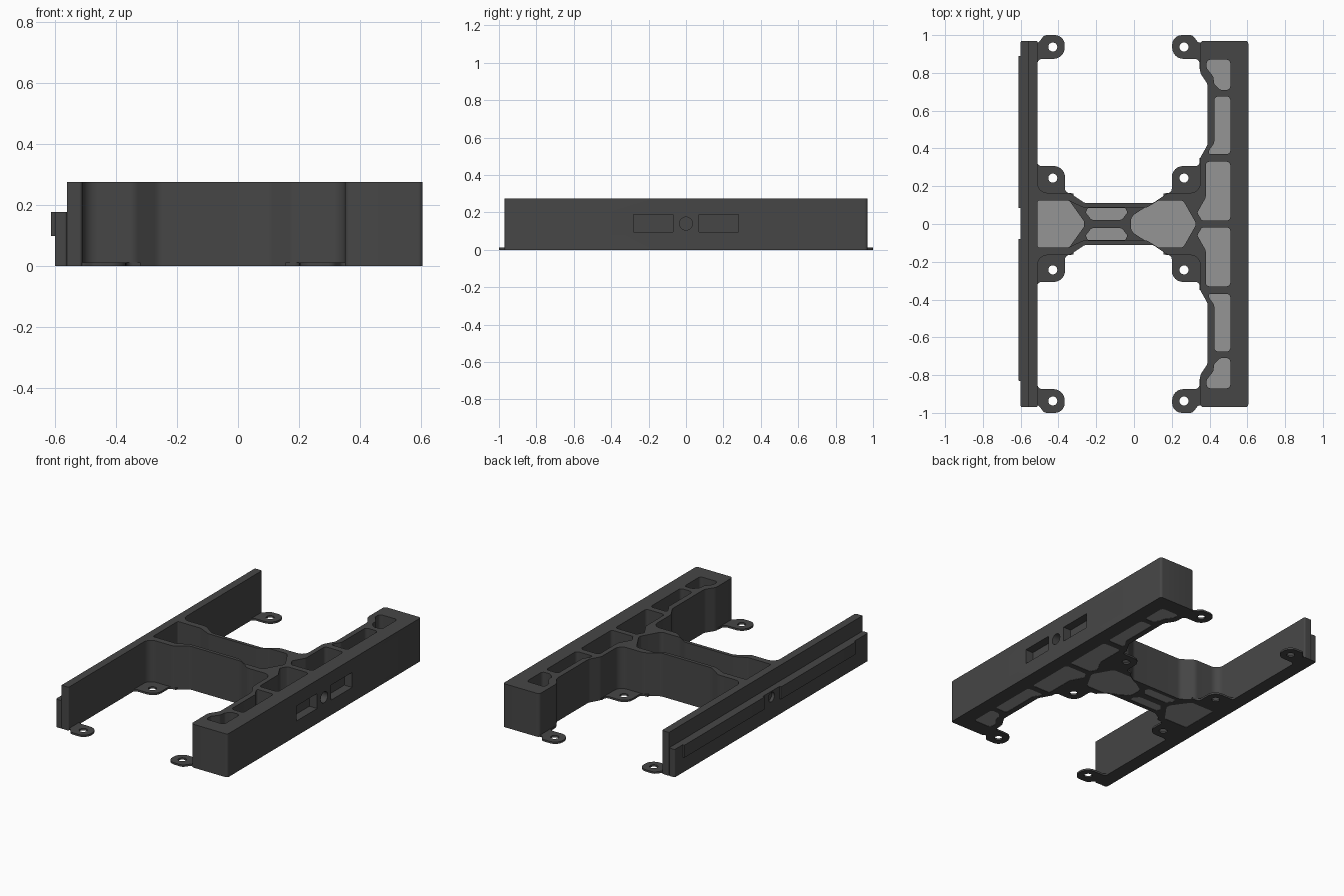
import bpy, bmesh, math
from mathutils import Vector

if "Cube" in bpy.data.objects:
    bpy.data.objects.remove(bpy.data.objects["Cube"])


def material(name, v):
    m = bpy.data.materials.new(name)
    m.diffuse_color = (v, v, v, 1)
    m.use_nodes = True
    m.node_tree.nodes["Principled BSDF"].inputs["Base Color"].default_value = m.diffuse_color
    return m


DARK = material("charcoal", 0.062)
GREY = material("mid grey", 0.30)


def rounded(points, steps=6):
    """Fillet each (x, y, radius) corner of a closed outline."""
    out, n = [], len(points)
    for i, p in enumerate(points):
        c = Vector(p[:2])
        r = p[2] if len(p) > 2 else 0
        a = Vector(points[i - 1][:2]) - c
        b = Vector(points[(i + 1) % n][:2]) - c
        ang = a.angle(b)
        if r <= 0 or ang > 3.1:
            out.append(c)
            continue
        t = min(r / math.tan(ang / 2), a.length * 0.48, b.length * 0.48)
        r = t * math.tan(ang / 2)
        a.normalize()
        b.normalize()
        mid = c + (a + b).normalized() * (r / math.sin(ang / 2))
        u, v = c + a * t - mid, c + b * t - mid
        sweep = math.atan2(u.x * v.y - u.y * v.x, u.dot(v))
        for k in range(steps + 1):
            s, q = math.sin(sweep * k / steps), math.cos(sweep * k / steps)
            out.append(mid + Vector((u.x * q - u.y * s, u.x * s + u.y * q)))
    return out


def circle(x, y, r, n=24):
    return [Vector((x + r * math.cos(2 * math.pi * k / n),
                    y + r * math.sin(2 * math.pi * k / n))) for k in range(n)]


def flip(points, sign=-1):
    return [(p[0], p[1] * sign, *p[2:]) for p in points]


def rect(x0, x1, y0, y1, r=0):
    return rounded([(x0, y0, r), (x1, y0, r), (x1, y1, r), (x0, y1, r)])


def slab(name, outline, z0, z1, holes=(), mat=DARK):
    """Extrude an outline with holes between two heights."""
    bm = bmesh.new()
    edges = []
    for loop in [outline, *holes]:
        vs = [bm.verts.new((p[0], p[1], z0)) for p in loop]
        edges += [bm.edges.new((vs[i - 1], vs[i])) for i in range(len(vs))]
    bmesh.ops.triangle_fill(bm, use_beauty=True, edges=edges, normal=(0, 0, 1))
    ext = bmesh.ops.extrude_face_region(bm, geom=bm.faces[:])["geom"]
    top = [g for g in ext if isinstance(g, bmesh.types.BMVert)]
    bmesh.ops.translate(bm, verts=top, vec=(0, 0, z1 - z0))
    bmesh.ops.recalc_face_normals(bm, faces=bm.faces[:])
    me = bpy.data.meshes.new(name)
    bm.to_mesh(me)
    bm.free()
    me.materials.append(mat)
    ob = bpy.data.objects.new(name, me)
    bpy.context.collection.objects.link(ob)
    return ob


def cut(ob, cutter):
    mod = ob.modifiers.new("recess", "BOOLEAN")
    mod.operation, mod.solver, mod.object = "DIFFERENCE", "EXACT", cutter
    cutter.hide_render = True
    bpy.context.view_layer.objects.active = ob
    bpy.ops.object.modifier_apply(modifier=mod.name)
    bpy.data.objects.remove(cutter)


def round_cutter(x, r, depth):
    bpy.ops.mesh.primitive_cylinder_add(vertices=24, radius=r, depth=depth,
                                        location=(x, 0, 0.14), rotation=(0, math.pi / 2, 0))
    return bpy.context.object


H = 0.275

# Frame outline, upper half then mirrored
half = [(0.605, 0.97, 0.015), (0.35, 0.97, 0.02), (0.35, 0.80, 0.05), (0.39, 0.74, 0.05),
        (0.39, 0.42, 0.05), (0.35, 0.35, 0.05), (0.35, 0.165, 0.05), (0.18, 0.165, 0.05),
        (0.10, 0.11, 0.05), (-0.26, 0.11, 0.05), (-0.34, 0.165, 0.05), (-0.51, 0.165, 0.05),
        (-0.51, 0.97, 0.01), (-0.56, 0.97)]
outline = rounded(half + flip(half)[::-1])

# Pockets of the wide rail
cells = [
    [(0.38, 0.33, 0.02), (0.51, 0.33, 0.02), (0.51, 0.018, 0.02), (0.36, 0.018, 0.015),
     (0.335, 0.06, 0.015), (0.38, 0.14, 0.03)],
    [(0.425, 0.675, 0.02), (0.51, 0.675, 0.02), (0.51, 0.37, 0.02), (0.395, 0.37, 0.01),
     (0.398, 0.39, 0.01), (0.425, 0.43, 0.03)],
    [(0.385, 0.87, 0.02), (0.51, 0.87, 0.02), (0.51, 0.71, 0.02), (0.455, 0.71, 0.03),
     (0.425, 0.74, 0.02), (0.42, 0.78, 0.02), (0.385, 0.825, 0.02)],
]
pockets = [rounded(flip(c, s)) for c in cells for s in (1, -1)]

# Long opening of the cross arm
arm = [(-0.51, 0.125, 0.01), (-0.35, 0.125, 0.03), (-0.27, 0.088, 0.03), (0.07, 0.088, 0.03),
       (0.13, 0.125, 0.03), (0.26, 0.125, 0.03), (0.325, 0.01, 0.02)]
pockets.append(rounded(arm + flip(arm)[::-1]))

frame = slab("frame", outline, 0, H, pockets)
for i, p in enumerate(pockets):
    slab(f"pocket_floor_{i}", p, 0.002, 0.01, mat=GREY)

# Recesses on the outer face of the wide rail
for y0, y1 in ((-0.28, -0.07), (0.07, 0.28)):
    cut(frame, slab("recess_cutter", rect(0.55, 0.65, y0, y1), 0.095, 0.19))
cut(frame, round_cutter(0.60, 0.035, 0.10))

# Low ribs crossing the arm opening
rib = [(0.06, 0.1), (-0.26, 0.1), (-0.345, 0.127)]
rib_r = [(-0.015, 0.03, 0.02), (0.0, 0.05, 0.02), (0.07, 0.095)]
web = rounded(rib + [(-0.265, 0.015, 0.02), (-0.265, -0.015, 0.02)] + flip(rib)[::-1]
              + flip(rib_r)[::-1] + rib_r)
gap = [(-0.245, 0.085, 0.01), (-0.045, 0.085, 0.01), (-0.035, 0.06, 0.01),
       (-0.065, 0.022, 0.02), (-0.225, 0.022, 0.02), (-0.255, 0.06, 0.01)]
slab("arm_ribs", web, 0, 0.10, [rounded(gap), rounded(flip(gap))])

# Stepped ledge on the narrow rail, with two raised strips and a round recess
ledge = slab("side_ledge", rect(-0.60, -0.56, -0.97, 0.97, 0.008), 0, 0.177)
cut(ledge, round_cutter(-0.60, 0.03, 0.04))
for n, (y0, y1) in enumerate(((0.085, 0.89), (-0.83, -0.08))):
    slab(f"side_strip_{n}", rect(-0.612, -0.598, y0, y1, 0.004), 0.098, 0.177)

# Screw tabs: outlines as (offset towards the rail, y, radius)
inner_tab = [(0.10, 0.35), (0.082, 0.35), (0.082, 0.307, 0.03), (-0.065, 0.307, 0.06),
             (-0.065, 0.165, 0.03), (-0.11, 0.162), (-0.11, 0.135), (0.10, 0.135)]
end_tab = [(0.10, 0.96), (0.075, 0.96, 0.02), (0.045, 1.0, 0.03), (-0.063, 1.0, 0.06),
           (-0.063, 0.874, 0.06), (0.082, 0.874, 0.03), (0.082, 0.82), (0.10, 0.82)]
for side, cx, d in (("left", -0.43, -1), ("right", 0.265, 1)):
    for end, s in (("back", 1), ("front", -1)):
        for kind, shape, cy in (("inner", inner_tab, 0.243), ("end", end_tab, 0.937)):
            pts = [(cx + d * p[0], s * p[1], *p[2:]) for p in shape]
            slab(f"{kind}_tab_{side}_{end}", rounded(pts), 0, 0.012,
                 [circle(cx, s * cy, 0.024)])

# Smooth the fillets, keep hard edges
bpy.ops.object.select_all(action="SELECT")
bpy.ops.object.shade_smooth_by_angle(angle=math.radians(30))
